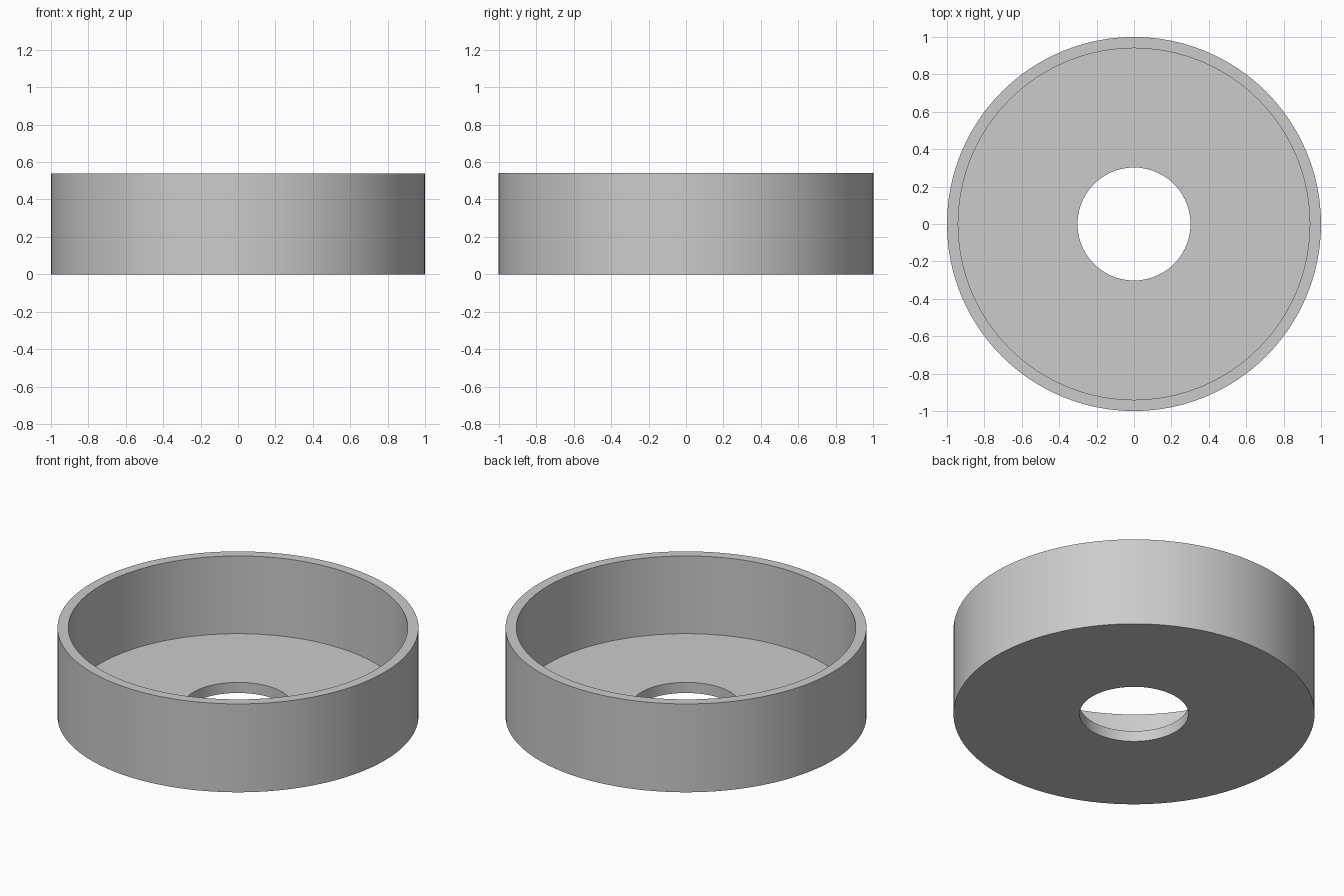
import bpy
import bmesh
import math

cube = bpy.data.objects.get("Cube")
if cube:
    bpy.data.objects.remove(cube, do_unlink=True)

OUTER, INNER, HOLE = 1.0, 0.94, 0.302
HEIGHT, FLOOR = 0.54, 0.065
SEGMENTS = 96

# Single grey material
grey = bpy.data.materials.new("light_grey")
grey.use_nodes = True
colour = (0.6, 0.6, 0.6, 1)
grey.diffuse_color = colour
grey.node_tree.nodes["Principled BSDF"].inputs["Base Color"].default_value = colour

# Closed wall and floor section, spun around the z axis
profile = [(HOLE, 0), (OUTER, 0), (OUTER, HEIGHT),
           (INNER, HEIGHT), (INNER, FLOOR), (HOLE, FLOOR)]
bm = bmesh.new()
points = [bm.verts.new((r, 0, z)) for r, z in profile]
edges = [bm.edges.new((a, b)) for a, b in zip(points, points[1:] + points[:1])]
bmesh.ops.spin(bm, geom=points + edges, cent=(0, 0, 0), axis=(0, 0, 1),
               angle=math.tau, steps=SEGMENTS, use_merge=False)
bmesh.ops.remove_doubles(bm, verts=bm.verts, dist=0.0001)
bmesh.ops.recalc_face_normals(bm, faces=bm.faces)

mesh = bpy.data.meshes.new("round_cup")
bm.to_mesh(mesh)
bm.free()
mesh.materials.append(grey)
cup = bpy.data.objects.new("round_cup", mesh)
bpy.context.collection.objects.link(cup)

# Smooth walls with crisp rims
bpy.ops.object.select_all(action="DESELECT")
cup.select_set(True)
bpy.context.view_layer.objects.active = cup
bpy.ops.object.shade_smooth_by_angle(angle=math.radians(30))
